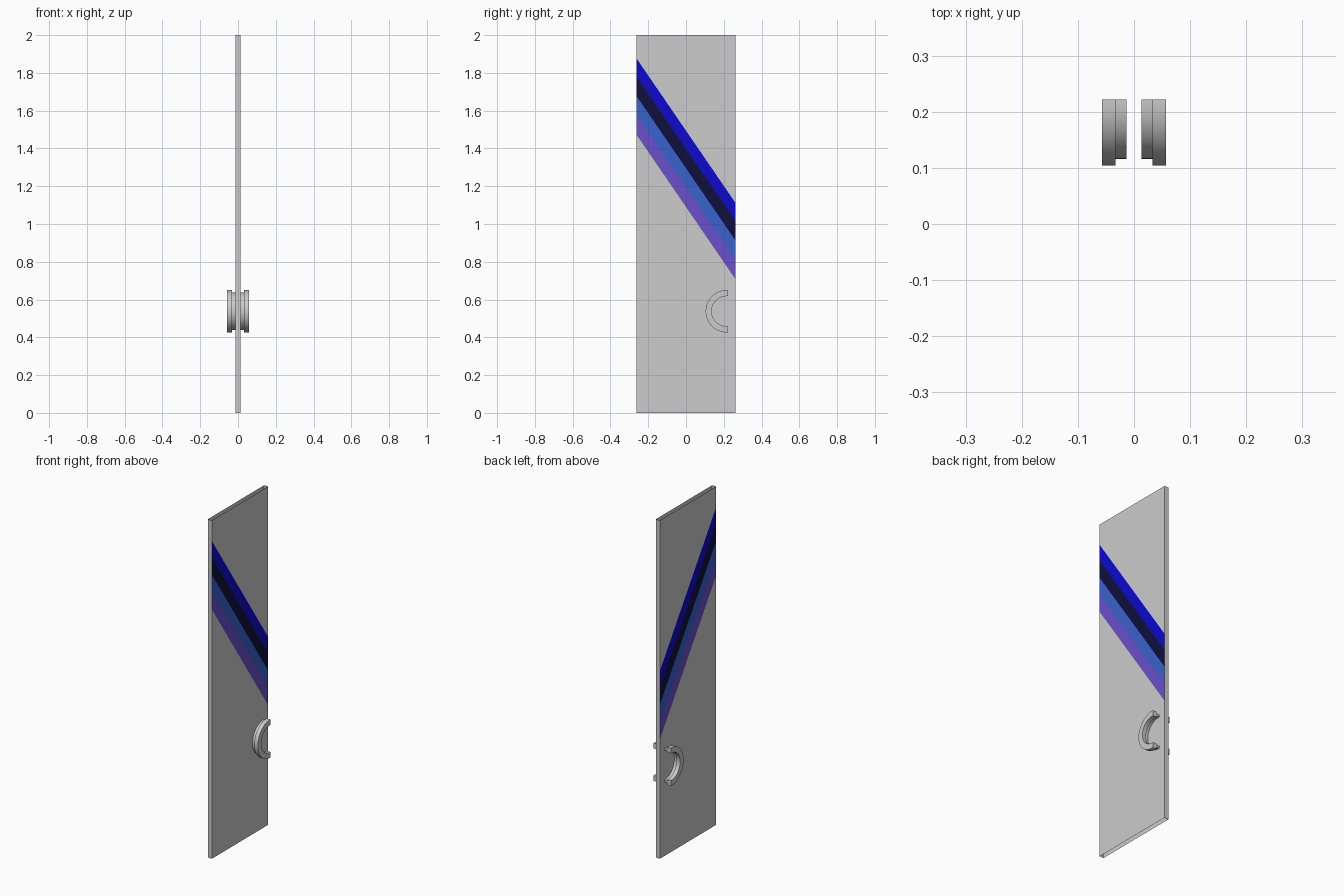
import bpy, bmesh, math
from mathutils import Vector

cube = bpy.data.objects.get("Cube")
if cube:
    bpy.data.objects.remove(cube, do_unlink=True)


def srgb(*rgb):
    return [(c / 12.92 if c <= 0.04 else ((c + 0.055) / 1.055) ** 2.4) for c in rgb] + [1.0]


def material(name, colour):
    m = bpy.data.materials.new(name)
    m.use_nodes = True
    m.diffuse_color = colour
    m.node_tree.nodes["Principled BSDF"].inputs["Base Color"].default_value = colour
    return m


grey = material("light grey", srgb(0.8, 0.8, 0.8))
stripes = [material("royal blue", srgb(0.05, 0.04, 0.8)),
           material("navy", srgb(0.06, 0.06, 0.24)),
           material("mid blue", srgb(0.23, 0.38, 0.8)),
           material("violet", srgb(0.42, 0.31, 0.8))]


def finish(name, bm, mats):
    mesh = bpy.data.meshes.new(name)
    bm.to_mesh(mesh)
    bm.free()
    for m in mats:
        mesh.materials.append(m)
    obj = bpy.data.objects.new(name, mesh)
    bpy.context.collection.objects.link(obj)
    return obj


# Door panel: thin sleeve, open at top and bottom
HALF_T, HALF_W, HEIGHT = 0.0134, 0.263, 2.0
SLOPE = -1.46
LEVELS = [1.494, 1.397, 1.295, 1.19, 1.09]    # stripe borders at y = 0

bm = bmesh.new()
bmesh.ops.create_cube(bm, size=1)
for v in bm.verts:
    v.co = Vector((v.co.x * 2 * HALF_T, v.co.y * 2 * HALF_W, (v.co.z + 0.5) * HEIGHT))
bm.normal_update()
ends = [f for f in bm.faces if abs(f.normal.z) > 0.9]
bmesh.ops.delete(bm, geom=ends, context='FACES_ONLY')

# Diagonal stripes cut into both broad faces
for level in LEVELS:
    broad = [f for f in bm.faces if abs(f.normal.x) > 0.9]
    geom = broad + list({e for f in broad for e in f.edges}) + list({v for f in broad for v in f.verts})
    bmesh.ops.bisect_plane(bm, geom=geom, dist=1e-5, plane_co=(0, 0, level),
                           plane_no=Vector((0, -SLOPE, 1)).normalized())
bm.normal_update()
for f in bm.faces:
    c = f.calc_center_median()
    offset = c.z - SLOPE * c.y
    if abs(f.normal.x) > 0.9 and LEVELS[-1] < offset < LEVELS[0]:
        f.material_index = sum(offset < level for level in LEVELS)
finish("door_panel", bm, [grey] + stripes)

# C-shaped handles: T section swept round a half circle
CY, CZ, END_Y, STEPS = 0.216, 0.538, 0.222, 24
SECTION = [(0.0134, 0.088), (0.0134, 0.100), (0.033, 0.100), (0.033, 0.112),
           (0.057, 0.112), (0.057, 0.080), (0.033, 0.080), (0.033, 0.088)]


def handle(name, side):
    bm = bmesh.new()
    stations = [(END_Y, math.pi / 2)]
    stations += [(CY, math.pi / 2 + math.pi * i / STEPS) for i in range(STEPS + 1)]
    stations += [(END_Y, math.pi * 1.5)]
    rings = [[bm.verts.new((side * x, y + r * math.cos(a), CZ + r * math.sin(a)))
              for x, r in SECTION] for y, a in stations]
    n = len(SECTION)
    for a, b in zip(rings, rings[1:]):
        for i in range(n):
            j = (i + 1) % n
            bm.faces.new((a[i], a[j], b[j], b[i]))
    # End caps, split into neck and flange
    for ring in (rings[0], rings[-1]):
        bm.faces.new([ring[i] for i in (0, 1, 2, 7)])
        bm.faces.new([ring[i] for i in (2, 3, 4, 5, 6, 7)])
    bmesh.ops.recalc_face_normals(bm, faces=bm.faces)
    obj = finish(name, bm, [grey])
    bpy.ops.object.select_all(action='DESELECT')
    obj.select_set(True)
    bpy.context.view_layer.objects.active = obj
    bpy.ops.object.shade_smooth_by_angle(angle=math.radians(35))


handle("left_handle", 1)
handle("right_handle", -1)
